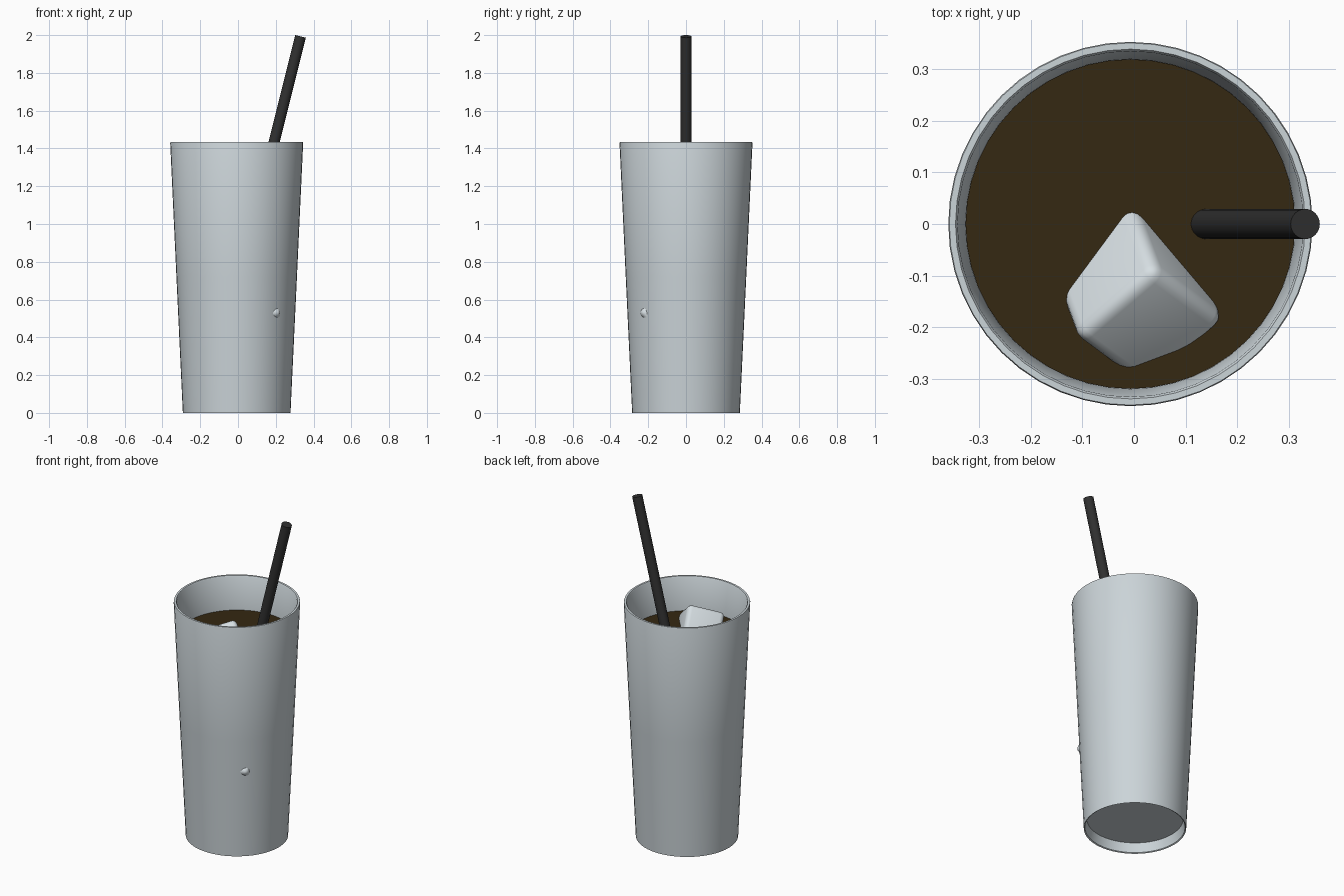
import bpy, bmesh, math
from mathutils import Vector, Matrix

if "Cube" in bpy.data.objects:
    bpy.data.objects.remove(bpy.data.objects["Cube"])

CX = -0.007  # axis of the glass


def material(name, rgb):
    m = bpy.data.materials.new(name)
    m.diffuse_color = (*rgb, 1)
    m.use_nodes = True
    m.node_tree.nodes["Principled BSDF"].inputs["Base Color"].default_value = m.diffuse_color
    return m


GLASS = material("pale glass grey", (0.60, 0.66, 0.69))
ICE = material("ice white", (0.68, 0.74, 0.77))
DRINK = material("dark brown drink", (0.035, 0.021, 0.006))
STRAW = material("straw black", (0.03, 0.03, 0.03))


def finish(name, bm, mat, angle=None):
    bmesh.ops.recalc_face_normals(bm, faces=bm.faces)
    me = bpy.data.meshes.new(name)
    bm.to_mesh(me)
    bm.free()
    me.materials.append(mat)
    ob = bpy.data.objects.new(name, me)
    bpy.context.collection.objects.link(ob)
    bpy.ops.object.select_all(action='DESELECT')
    ob.select_set(True)
    bpy.context.view_layer.objects.active = ob
    if angle is None:
        bpy.ops.object.shade_smooth()
    else:
        bpy.ops.object.shade_smooth_by_angle(angle=math.radians(angle))
    return ob


def lathe(name, profile, mat, angle, n=48):
    """Revolve (radius, z) points around the glass axis and cap both ends."""
    bm = bmesh.new()
    rings = [[bm.verts.new((CX + r * math.cos(2 * math.pi * i / n),
                            r * math.sin(2 * math.pi * i / n), z))
              for i in range(n)] for r, z in profile]
    for a, b in zip(rings, rings[1:]):
        for i in range(n):
            j = (i + 1) % n
            bm.faces.new((a[i], a[j], b[j], b[i]))
    bm.faces.new(rings[0])
    bm.faces.new(rings[-1])
    return finish(name, bm, mat, angle)


# tapered glass: recessed underside, outer wall, thin rim, inner wall, inner floor
lathe("glass", [(0.268, 0.06), (0.278, 0.004), (0.285, 0.0), (0.319, 0.72),
                (0.352, 1.428), (0.350, 1.434), (0.338, 1.434), (0.334, 1.428),
                (0.319, 1.22), (0.268, 0.09)], GLASS, 50)

# drink filling the glass
lathe("drink", [(0.266, 0.092), (0.3185, 1.23)], DRINK, 40)


def ice_cube(name, centre, axes):
    bm = bmesh.new()
    bmesh.ops.create_cube(bm, size=0.215)
    bmesh.ops.bevel(bm, geom=bm.edges[:], offset=0.026, segments=4,
                    profile=0.5, affect='EDGES')
    rot = Matrix(axes).transposed().to_4x4()
    bm.transform(Matrix.Translation(centre) @ rot)
    return finish(name, bm, ICE, 40)


def frame(a, b):
    """Right-handed axes from two rough directions."""
    a = Vector(a).normalized()
    c = a.cross(Vector(b)).normalized()
    return a, c.cross(a), c


# floating cube, tilted with one corner uppermost
ice_cube("floating_ice", (0.007, -0.137, 1.2),
         frame((-0.237, 0.632, -0.748), (-0.737, -0.632, -0.287)))

# sunken cube whose corner just breaks through the wall
out = Vector((0.69, -0.724, 0.0))
turn = Vector((1, 1, 1)).rotation_difference(out).to_matrix()
ice_cube("sunken_ice", Vector((CX, 0, 0.53)) + out * 0.155,
         [turn.col[i].copy() for i in range(3)])

# leaning straw
top, foot = Vector((0.331, 0, 1.993)), Vector((-0.135, 0, 0.13))
axis = top - foot
bm = bmesh.new()
bmesh.ops.create_cone(bm, cap_ends=True, segments=32, radius1=0.029,
                      radius2=0.029, depth=axis.length)
bm.transform(Matrix.Translation((top + foot) / 2)
             @ axis.to_track_quat('Z', 'Y').to_matrix().to_4x4())
finish("straw", bm, STRAW, 40)
